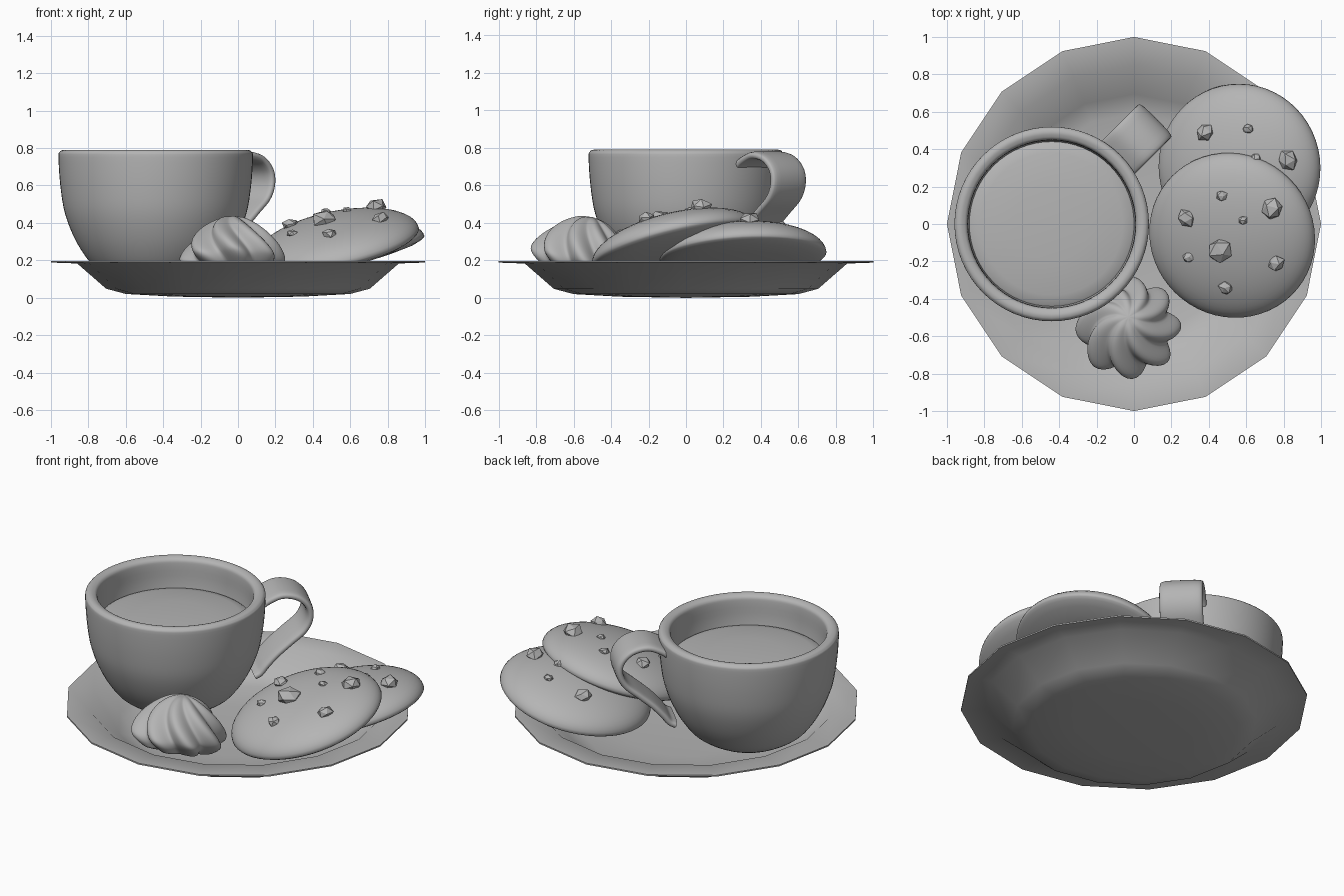
import bpy, bmesh, math, random
from mathutils import Vector, Matrix
from mathutils.bvhtree import BVHTree

if "Cube" in bpy.data.objects:
    bpy.data.objects.remove(bpy.data.objects["Cube"])

random.seed(4)

# The whole model is one plain grey
GREY = bpy.data.materials.new("plain_grey")
GREY.diffuse_color = (0.46, 0.46, 0.46, 1)
GREY.use_nodes = True
GREY.node_tree.nodes["Principled BSDF"].inputs["Base Color"].default_value = GREY.diffuse_color


def finish(bm, name, angle=40):
    bmesh.ops.remove_doubles(bm, verts=bm.verts, dist=0.0002)
    bmesh.ops.recalc_face_normals(bm, faces=bm.faces)
    me = bpy.data.meshes.new(name)
    bm.to_mesh(me)
    bm.free()
    ob = bpy.data.objects.new(name, me)
    bpy.context.collection.objects.link(ob)
    me.materials.append(GREY)
    if angle:
        bpy.ops.object.select_all(action='DESELECT')
        ob.select_set(True)
        bpy.context.view_layer.objects.active = ob
        bpy.ops.object.shade_smooth_by_angle(angle=math.radians(angle))
    return ob


def smooth_path(pts, n=5):
    """Catmull-Rom curve through 2D points."""
    p = [Vector(q) for q in pts]
    p = [2 * p[0] - p[1]] + p + [2 * p[-1] - p[-2]]
    out = []
    for i in range(1, len(p) - 2):
        a, b, c, d = p[i - 1:i + 3]
        for k in range(n):
            t = k / n
            out.append(0.5 * (2 * b + (c - a) * t + (2 * a - 5 * b + 4 * c - d) * t * t
                              + (3 * b - a - 3 * c + d) * t ** 3))
    return out + [p[-2]]


def skin(bm, rings):
    """Bridge successive rings of coordinates with quads."""
    vs = [[bm.verts.new(c) for c in ring] for ring in rings]
    n = len(vs[0])
    for a, b in zip(vs, vs[1:]):
        for i in range(n):
            j = (i + 1) % n
            bm.faces.new((a[i], a[j], b[j], b[i]))
    return vs


def lathe(profile, segs, shape=None):
    """Revolve (radius, z); shape(angle, r, z) may alter angle and radius."""
    bm = bmesh.new()
    rings = []
    for r, z in profile:
        ring = []
        for i in range(segs):
            a = 2 * math.pi * i / segs
            a2, r2 = shape(a, r, z) if shape else (a, r)
            ring.append((r2 * math.cos(a2), r2 * math.sin(a2), z))
        rings.append(ring)
    skin(bm, rings)
    bmesh.ops.remove_doubles(bm, verts=bm.verts, dist=0.0002)
    bmesh.ops.dissolve_degenerate(bm, edges=bm.edges, dist=0.0001)
    return bm


# Sixteen-sided saucer with a flat rim, softly shaded
plate = [(0, 0), (0.35, 0.006), (0.6, 0.02), (0.705, 0.048), (0.86, 0.183), (1, 0.188),
         (1, 0.197), (0.85, 0.194), (0.695, 0.06), (0.59, 0.032), (0.35, 0.02), (0, 0.015)]
finish(lathe(plate, 16), "saucer", 60)

# Cup body with rounded lip
CUP = Vector((-0.44, 0, 0))
outer = [(0, 0.045), (0.10, 0.055), (0.20, 0.09), (0.30, 0.145), (0.36, 0.20), (0.43, 0.31),
         (0.485, 0.45), (0.51, 0.60), (0.52, 0.75), (0.513, 0.78), (0.495, 0.79),
         (0.475, 0.788), (0.455, 0.775), (0.448, 0.74), (0.44, 0.60), (0.39, 0.40),
         (0.25, 0.20), (0, 0.13)]
finish(lathe(smooth_path(outer, 4), 64), "cup", 60).location = CUP

# Drink surface, slightly domed
drink = [(0.445, 0.60), (0.43, 0.61), (0.38, 0.622), (0.2, 0.636), (0, 0.64)]
finish(lathe(drink, 64), "drink", 60).location = CUP

# Ribbon handle swept along an ear-shaped path
path = smooth_path([(0.47, 0.69), (0.53, 0.732), (0.61, 0.76), (0.70, 0.74), (0.76, 0.68),
                    (0.77, 0.605), (0.735, 0.53), (0.655, 0.46), (0.575, 0.39),
                    (0.515, 0.325), (0.48, 0.28), (0.445, 0.26)], 5)
bm = bmesh.new()
rings = []
for i, p in enumerate(path):
    t = (path[min(i + 1, len(path) - 1)] - path[max(i - 1, 0)]).normalized()
    nrm = Vector((-t.y, t.x))
    ring = []
    for k in range(20):
        a = 2 * math.pi * k / 20
        c, s = math.cos(a), math.sin(a)
        w = 0.125 * math.copysign(abs(c) ** 0.45, c)
        h = 0.022 * math.copysign(abs(s) ** 0.6, s)
        q = p + nrm * h
        ring.append((q.x, w, q.y))
    rings.append(ring)
vs = skin(bm, rings)
bm.faces.new(vs[0])
bm.faces.new(vs[-1])
handle = finish(bm, "cup_handle", 50)
handle.location = CUP
handle.rotation_euler.z = math.radians(45)


# Domed, tilted cookies with chips set on the surface
def cookie(name, centre, slope, radius, top, bottom, chips):
    steps = 14
    prof = [(radius * math.cos(a), top * math.sin(a)) for a in
            [math.pi / 2 * (1 - i / steps) for i in range(steps + 1)]]
    prof += [(radius * 0.985, -bottom * 0.15), (radius * 0.95, -bottom * 0.32),
             (radius * 0.85, -bottom * 0.6), (radius * 0.6, -bottom * 0.9), (0, -bottom)]
    bm = lathe(prof, 56)
    normal = Vector((-slope[0], -slope[1], 1)).normalized()
    rot = Vector((0, 0, 1)).rotation_difference(normal).to_matrix().to_4x4()
    bm.transform(Matrix.Translation(centre) @ rot)
    tree = BVHTree.FromBMesh(bm)
    finish(bm, name, 60)
    cb = bmesh.new()
    for x, y, size in chips:
        hit, nor, _, _ = tree.ray_cast(Vector((x, y, 2)), Vector((0, 0, -1)))
        turn = Matrix.Rotation(random.uniform(0, 6), 4, (0.3, 0.5, 0.8))
        made = bmesh.ops.create_icosphere(cb, subdivisions=1, radius=size * 1.08)["verts"]
        for v in made:
            v.co *= random.uniform(0.85, 1.12)
            v.co = turn @ v.co
            v.co.z *= 0.75
            v.co += hit + Vector((0, 0, size * 0.1))
    finish(cb, name + "_chips", 0)


cookie("front_cookie", (0.525, -0.06, 0.28), (0.21, 0.24), 0.452, 0.155, 0.065,
       [(0.28, 0.03, 0.047), (0.47, 0.15, 0.028), (0.74, 0.08, 0.055), (0.46, -0.14, 0.068),
        (0.29, -0.18, 0.028), (0.76, -0.21, 0.043), (0.49, -0.34, 0.037), (0.58, 0.02, 0.025)])
cookie("back_cookie", (0.565, 0.305, 0.222), (0.25, 0.05), 0.445, 0.16, 0.05,
       [(0.38, 0.49, 0.048), (0.61, 0.51, 0.028), (0.82, 0.34, 0.052), (0.65, 0.35, 0.027)])


# Swirled meringue with eight lobes, leaning against the saucer wall
def swirl(a, r, z):
    lobe = 0.5 + 0.5 * math.cos(8 * a)
    return a - (z - 0.1) * 3.2, r * (0.82 + 0.23 * lobe ** 0.8)


kiss = [(0, 0.0), (0.17, 0.005), (0.225, 0.03), (0.262, 0.065), (0.268, 0.10), (0.245, 0.155),
        (0.20, 0.215), (0.14, 0.27), (0.07, 0.31), (0, 0.322)]
bm = lathe(smooth_path(kiss, 4), 96, swirl)
meringue = finish(bm, "meringue", 70)
meringue.location = (-0.03, -0.575, 0.118)
meringue.rotation_euler.x = math.radians(-14)
